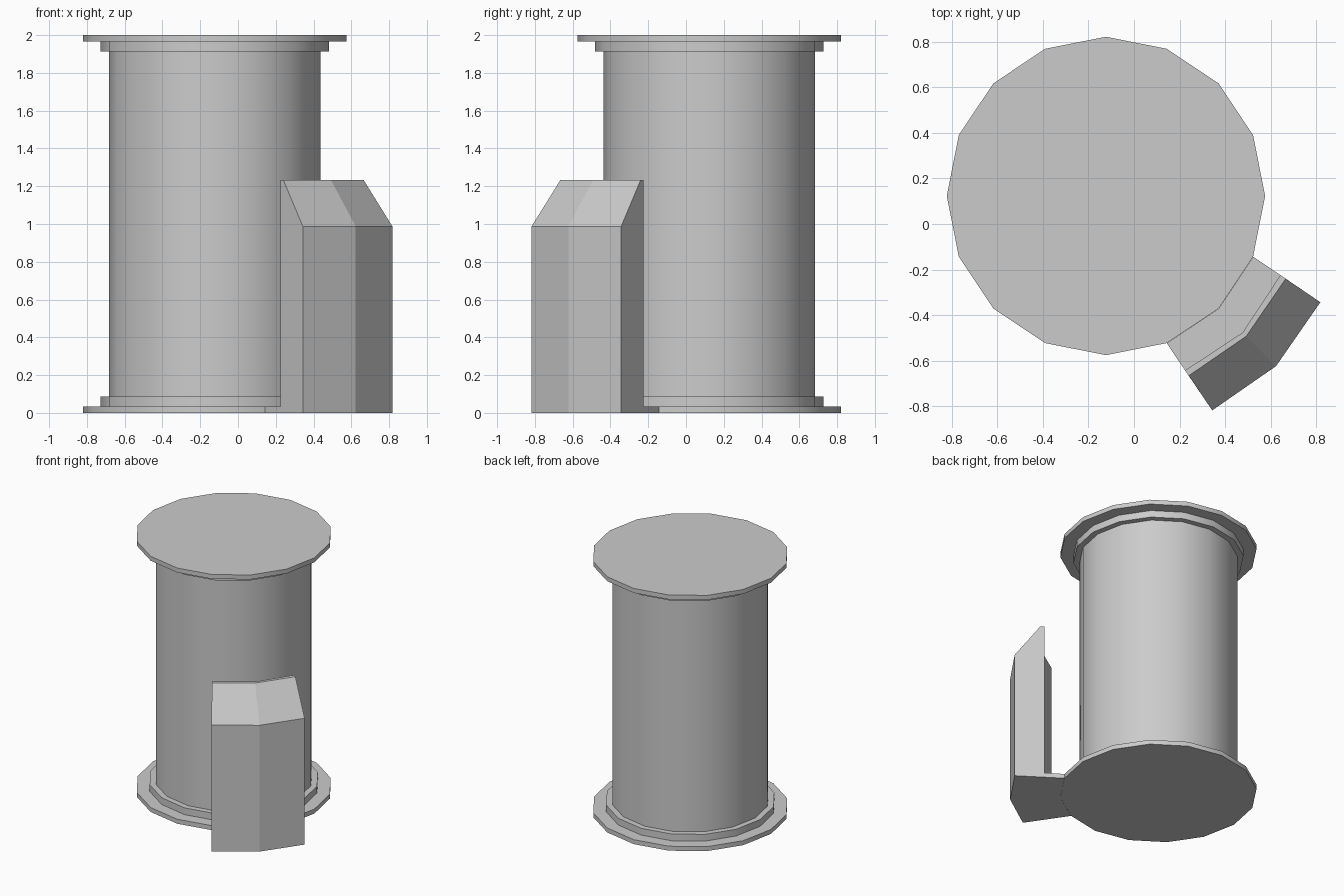
import bpy, bmesh
from math import sin, cos, pi, radians

if "Cube" in bpy.data.objects:
    bpy.data.objects.remove(bpy.data.objects["Cube"])

CX, CY, SIDES = -0.123, 0.123, 16


def loft(name, sections, angle):
    """Skin a row of closed sections and cap both ends."""
    bm = bmesh.new()
    rings = [[bm.verts.new(p) for p in s] for s in sections]
    for a, b in zip(rings, rings[1:]):
        n = len(a)
        for i in range(n):
            j = (i + 1) % n
            bm.faces.new((a[i], a[j], b[j], b[i]))
    bm.faces.new(rings[0])
    bm.faces.new(rings[-1])
    bmesh.ops.recalc_face_normals(bm, faces=bm.faces)
    mesh = bpy.data.meshes.new(name)
    bm.to_mesh(mesh)
    bm.free()
    ob = bpy.data.objects.new(name, mesh)
    bpy.context.collection.objects.link(ob)
    bpy.ops.object.select_all(action='DESELECT')
    ob.select_set(True)
    bpy.context.view_layer.objects.active = ob
    if angle:
        bpy.ops.object.shade_smooth_by_angle(angle=radians(angle))
    return ob


def ring(r, z):
    return [(CX + r * cos(2 * pi * i / SIDES), CY + r * sin(2 * pi * i / SIDES), z)
            for i in range(SIDES)]


# Column with stepped flanges, mirrored top to bottom
half = [(0.698, 0), (0.698, 0.035), (0.605, 0.035), (0.605, 0.088), (0.561, 0.088)]
profile = half + [(r, 2 - z) for r, z in reversed(half)]
loft("column", [ring(r, z) for r, z in profile], 30)

# Plan points across the console: disc edge, back, top front, outer front
right = [(0.523, -0.144), (0.642, -0.224), (0.665, -0.24), (0.817, -0.343)]
middle = [(0.371, -0.371), (0.476, -0.476), (0.492, -0.492), (0.623, -0.623)]
left = [(-y, -x) for x, y in right]
stations = (right, middle, left)

# Upright console with a sloping, folded front
loft("console", [[(*b, 0), (*o, 0), (*o, 0.988), (*f, 1.233), (*b, 1.233)]
                 for d, b, f, o in stations], 0)

# Floor plate joining console to the column base
loft("floor_plate", [[(*d, 0), (*b, 0), (*b, 0.035), (*d, 0.035)]
                     for d, b, f, o in stations], 0)
